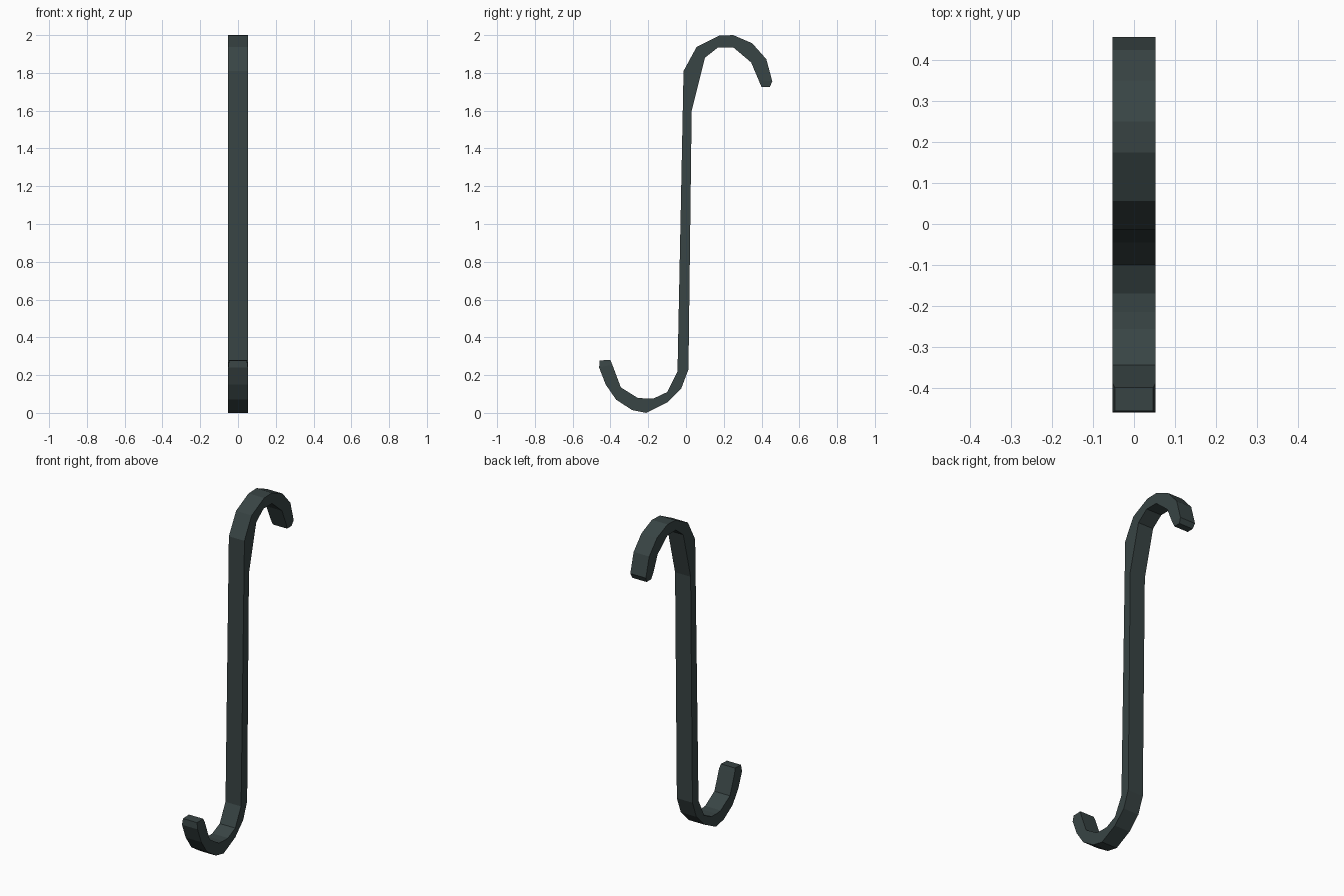
import bpy, bmesh

if "Cube" in bpy.data.objects:
    bpy.data.objects.remove(bpy.data.objects["Cube"])

# Paired (y, z) stations from upper tip to lower tip: left edge, right edge
STATIONS = [
    ((.443, 1.725), (.400, 1.725)),
    ((.457, 1.755), (.384, 1.763)),
    ((.425, 1.873), (.345, 1.855)),
    ((.350, 1.957), (.298, 1.895)),
    ((.250, 2.000), (.250, 1.935)),
    ((.175, 1.997), (.170, 1.935)),
    ((.056, 1.937), (.100, 1.880)),
    ((-.013, 1.81), (.030, 1.600)),
    ((-.045, .220), (.013, .230)),
    ((-.100, .110), (-.025, .130)),
    ((-.170, .077), (-.100, .055)),
    ((-.215, .076), (-.210, .000)),
    ((-.257, .080), (-.285, .015)),
    ((-.345, .135), (-.370, .070)),
    ((-.362, .180), (-.425, .150)),
    ((-.390, .255), (-.460, .240)),
    ((-.400, .280), (-.457, .278)),
]
HALF_WIDTH = 0.052

iron = bpy.data.materials.new("dark iron")
iron.diffuse_color = (0.040, 0.058, 0.058, 1)
iron.use_nodes = True
iron.node_tree.nodes["Principled BSDF"].inputs["Base Color"].default_value = iron.diffuse_color

# Sweep a flat bar through the stations
bm = bmesh.new()
rings = []
for i, (a, b) in enumerate(STATIONS):
    # tips are slightly narrowed
    w = HALF_WIDTH - (0.005 if i in (0, len(STATIONS) - 1) else 0)
    rings.append([bm.verts.new((x, y, z)) for x, (y, z) in
                  ((-w, a), (w, a), (w, b), (-w, b))])
for r, s in zip(rings, rings[1:]):
    for k in range(4):
        n = (k + 1) % 4
        bm.faces.new((r[k], r[n], s[n], s[k]))
bm.faces.new(rings[0])
bm.faces.new(rings[-1])
bmesh.ops.recalc_face_normals(bm, faces=bm.faces)

mesh = bpy.data.meshes.new("hook_bar")
bm.to_mesh(mesh)
bm.free()
mesh.materials.append(iron)
hook = bpy.data.objects.new("hook_bar", mesh)
bpy.context.collection.objects.link(hook)
